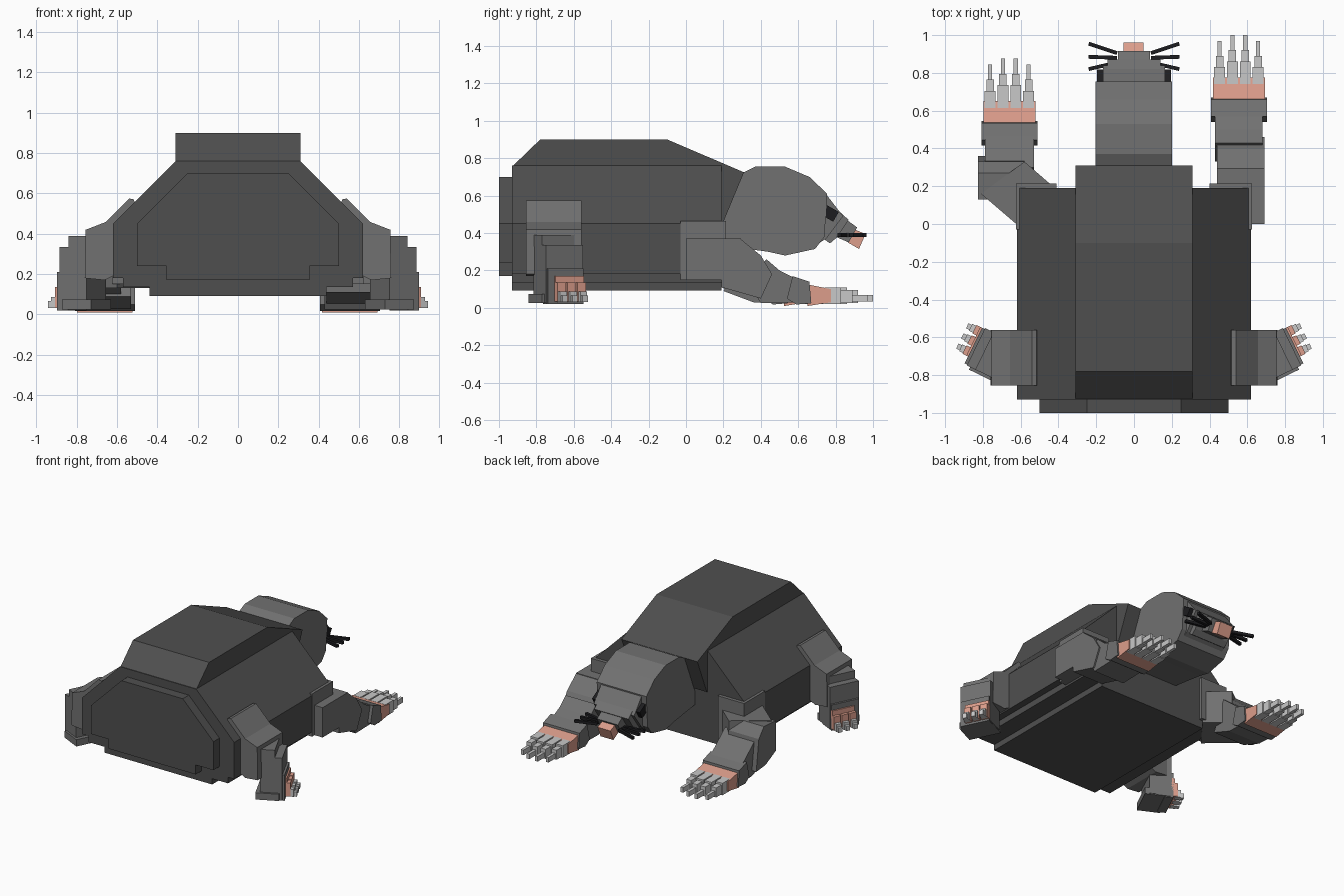
import bpy, bmesh, math
from mathutils import Matrix, Vector

if "Cube" in bpy.data.objects:
    bpy.data.objects.remove(bpy.data.objects["Cube"])


def material(name, rgb):
    m = bpy.data.materials.new(name)
    m.diffuse_color = (*rgb, 1)
    m.use_nodes = True
    m.node_tree.nodes["Principled BSDF"].inputs["Base Color"].default_value = m.diffuse_color
    return m


DARK = material("dark fur", (0.078, 0.078, 0.078))
GREY = material("grey fur", (0.165, 0.165, 0.165))
PINK = material("pink skin", (0.72, 0.34, 0.26))
CLAW = material("claw", (0.58, 0.58, 0.58))
BLACK = material("black", (0.012, 0.012, 0.014))


def finish(bm, name, mat):
    bmesh.ops.recalc_face_normals(bm, faces=bm.faces)
    me = bpy.data.meshes.new(name)
    bm.to_mesh(me)
    bm.free()
    me.materials.append(mat)
    ob = bpy.data.objects.new(name, me)
    bpy.context.collection.objects.link(ob)
    return ob


def prism(name, pts, a, b, mat, axis="x"):
    """Extrude a profile (y,z), (x,z) or (x,y) between a and b along axis."""
    put = {"x": lambda p, t: (t, p[0], p[1]),
           "y": lambda p, t: (p[0], t, p[1]),
           "z": lambda p, t: (p[0], p[1], t)}[axis]
    bm = bmesh.new()
    ends = [[bm.verts.new(put(p, t)) for p in pts] for t in (a, b)]
    bm.faces.new(ends[0])
    bm.faces.new(ends[1])
    for i in range(len(pts)):
        j = (i + 1) % len(pts)
        bm.faces.new((ends[0][i], ends[0][j], ends[1][j], ends[1][i]))
    return finish(bm, name, mat)


def box(name, lo, hi, mat):
    return prism(name, [(lo[0], lo[1]), (hi[0], lo[1]), (hi[0], hi[1]), (lo[0], hi[1])],
                 lo[2], hi[2], mat, "z")


def turned_box(name, centre, size, rot, axis, mat):
    bm = bmesh.new()
    bmesh.ops.create_cube(bm, size=1)
    m = (Matrix.Translation(centre) @ Matrix.Rotation(math.radians(rot), 4, axis)
         @ Matrix.Diagonal((*size, 1)))
    bmesh.ops.transform(bm, matrix=m, verts=bm.verts)
    return finish(bm, name, mat)


def bar(name, a, b, t, mat):
    a, b = Vector(a), Vector(b)
    ob = turned_box(name, (0, 0, 0), ((b - a).length, t, t), 0, "X", mat)
    ob.data.transform(Matrix.Translation((a + b) / 2)
                      @ (b - a).to_track_quat("X", "Z").to_matrix().to_4x4())


def mirrored(half):
    return half + [(-x, z) for x, z in reversed(half)]


# Torso, back hump, belly and rump
prism("torso", mirrored([(0.57, 0.135), (0.57, 0.18), (0.62, 0.18), (0.62, 0.45), (0.31, 0.76)]),
      -0.93, 0.19, DARK, "y")
prism("back_hump", [(-0.93, 0.755), (-0.78, 0.9), (-0.1, 0.9), (0.31, 0.725), (0.2, 0.46), (0.1, 0.46),
                    (0.1, 0.7)], -0.31, 0.31, DARK)
box("belly", (-0.44, -0.93, 0.092), (0.44, 0.19, 0.16), DARK)
prism("rump", mirrored([(0.355, 0.17), (0.355, 0.24), (0.5, 0.24), (0.5, 0.45), (0.25, 0.7)]),
      -1.0, -0.92, DARK, "y")

# Head, snout and nose
prism("head", [(0.15, 0.34), (0.2, 0.46), (0.31, 0.725), (0.37, 0.755), (0.53, 0.755), (0.66, 0.7),
               (0.755, 0.61), (0.74, 0.38), (0.69, 0.315), (0.53, 0.28), (0.44, 0.3)], -0.205, 0.2, GREY)
prism("snout_base", [(0.72, 0.63), (0.755, 0.6), (0.84, 0.49), (0.75, 0.37), (0.7, 0.34)],
      -0.165, 0.165, GREY)
prism("snout_middle", [(0.76, 0.57), (0.87, 0.47), (0.805, 0.375), (0.77, 0.345), (0.72, 0.38)],
      -0.14, 0.14, GREY)
prism("snout_tip", [(0.82, 0.5), (0.915, 0.43), (0.87, 0.35), (0.8, 0.38)], -0.085, 0.085, GREY)
prism("nose", [(0.9, 0.42), (0.96, 0.395), (0.925, 0.315), (0.865, 0.35)], -0.055, 0.05, PINK)

# Eyes and whiskers
for s in (-1, 1):
    turned_box("eye", (s * 0.17, 0.765, 0.508), (0.05, 0.085, 0.06), -30, "X", BLACK)
    for y0, y1 in ((0.91, 0.955), (0.885, 0.885), (0.86, 0.82)):
        bar("whisker", (s * 0.09, y0 - 0.005, 0.39), (s * 0.24, y1, 0.39), 0.02, BLACK)


def paw(x, y):
    """Pink palm with four stepped claws; y is the front of the wrist."""
    prism("wrist", [(y - 0.13, 0.05), (y - 0.1, 0.17), (y - 0.01, 0.14), (y, 0.025), (y - 0.08, 0.018)],
          x - 0.148, x + 0.148, GREY)
    prism("palm", [(y - 0.02, 0.125), (y + 0.105, 0.1), (y + 0.105, 0.03), (y - 0.02, 0.01)],
          x - 0.138, x + 0.138, PINK)
    for i in range(4):
        cx = x + (i - 1.5) * 0.068
        d = 0.03 if i in (1, 2) else 0
        for w, a, b, z0, z1 in ((0.029, 0.07, 0.16, 0.02, 0.108), (0.02, 0.15, 0.22, 0.025, 0.095),
                                (0.011, 0.21, 0.3, 0.033, 0.07)):
            box("front_claw", (cx - w, y + a, z0), (cx + w, y + b + d, z1), CLAW)


# Right foreleg, stretched forward
box("right_shoulder", (0.4, -0.03, 0.15), (0.625, 0.215, 0.465), GREY)
box("right_upper_arm", (0.44, 0.0, 0.15), (0.69, 0.295, 0.37), GREY)
prism("right_elbow", [(0.19, 0.16), (0.29, 0.37), (0.4, 0.28), (0.46, 0.18), (0.4, 0.05), (0.19, 0.11)],
      0.44, 0.69, GREY)
prism("right_forearm", [(0.33, 0.14), (0.43, 0.26), (0.5, 0.2), (0.6, 0.15), (0.6, 0.03), (0.4, 0.025)],
      0.43, 0.68, GREY)
paw(0.555, 0.67)

# Left foreleg, bent outward
box("left_shoulder", (-0.625, -0.03, 0.15), (-0.41, 0.215, 0.465), GREY)
prism("left_upper_arm", [(-0.6, -0.02), (-0.81, 0.16), (-0.58, 0.33), (-0.43, 0.2)], 0.13, 0.37, GREY, "z")
prism("left_elbow", [(0.13, 0.14), (0.13, 0.36), (0.27, 0.37), (0.33, 0.3), (0.36, 0.07), (0.25, 0.08)],
      -0.825, -0.58, GREY)
prism("left_forearm", [(0.2, 0.09), (0.3, 0.3), (0.47, 0.16), (0.47, 0.025), (0.36, 0.03)],
      -0.79, -0.53, GREY)
paw(-0.66, 0.545)

# Hind legs
for s in (-1, 1):
    def side(pts):
        return [(s * x, z) for x, z in pts]
    prism("hip", side([(0.515, 0.57), (0.54, 0.575), (0.66, 0.455), (0.6, 0.2), (0.5, 0.35)]),
          -0.855, -0.56, GREY, "y")
    prism("thigh", side([(0.6, 0.48), (0.755, 0.42), (0.76, 0.18), (0.66, 0.17), (0.6, 0.2)]),
          -0.855, -0.56, GREY, "y")
    # Lower leg and foot are turned slightly outward
    turn = s * 26
    c, d = math.cos(math.radians(26)), math.sin(math.radians(26))

    def at(u, v, z):
        return (s * (0.765 + u * c - v * d), -0.685 + u * d + v * c, z)
    turned_box("shin", at(-0.02, 0, 0.21), (0.1, 0.22, 0.36), turn, "Z", GREY)
    turned_box("foot", at(0.03, 0, 0.18), (0.1, 0.22, 0.31), turn, "Z", GREY)
    turned_box("instep", at(0.065, 0, 0.115), (0.06, 0.21, 0.19), turn, "Z", GREY)
    turned_box("sole", at(-0.02, -0.01, 0.05), (0.16, 0.23, 0.05), turn, "Z", GREY)
    turned_box("hind_pad", at(0.095, 0.02, 0.14), (0.02, 0.17, 0.06), turn, "Z", PINK)
    for v in (-0.04, 0.02, 0.08):
        turned_box("hind_toe", at(0.105, v, 0.085), (0.045, 0.05, 0.1), turn, "Z", PINK)
        turned_box("hind_claw", at(0.13, v, 0.06), (0.04, 0.04, 0.055), turn, "Z", CLAW)
        turned_box("hind_claw_tip", at(0.15, v, 0.05), (0.04, 0.03, 0.035), turn, "Z", CLAW)
